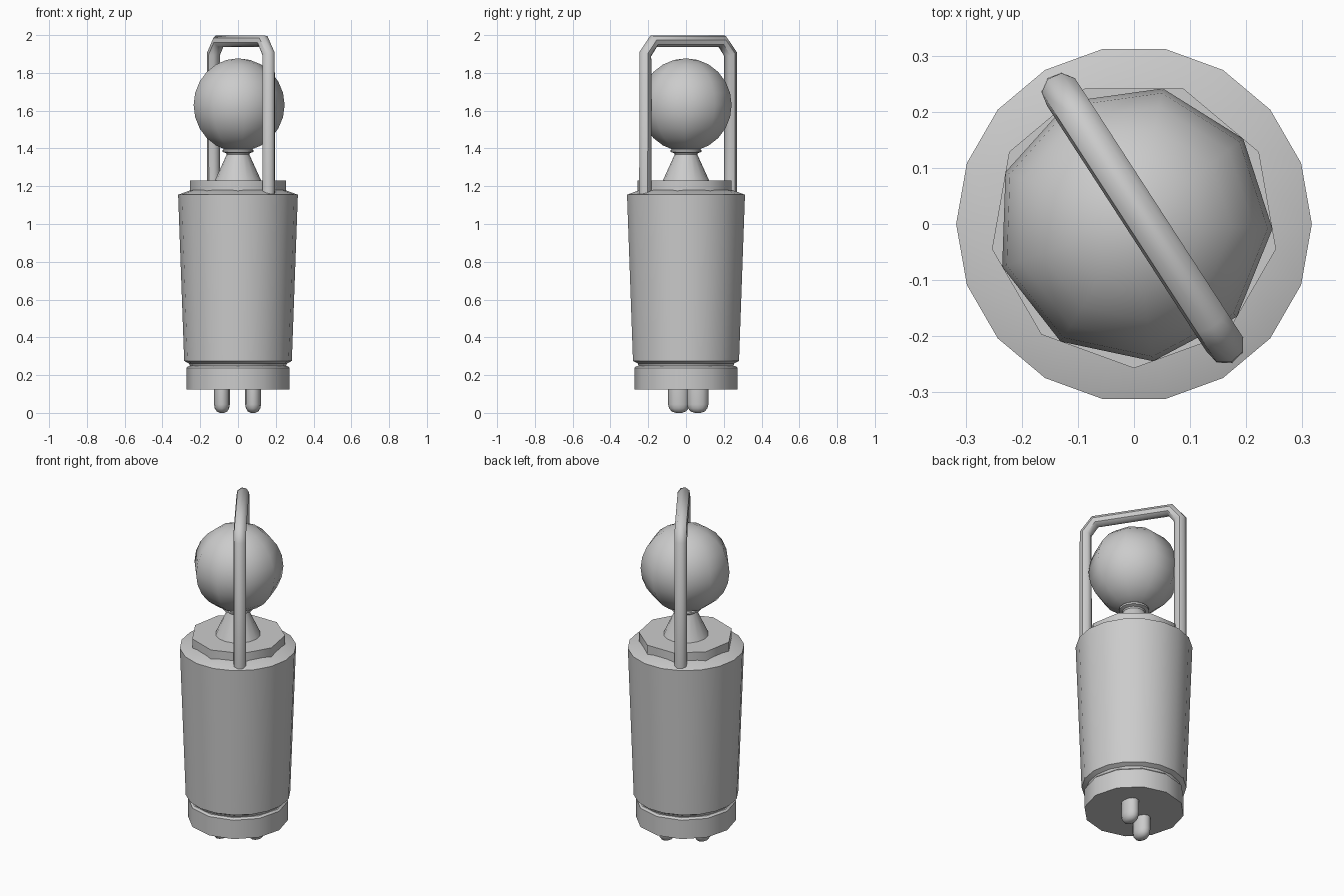
import bpy, bmesh, math
from mathutils import Vector

cube = bpy.data.objects.get("Cube")
if cube:
    bpy.data.objects.remove(cube, do_unlink=True)

grey = bpy.data.materials.new("plain_grey")
grey.use_nodes = True
shade = (0.6, 0.6, 0.6, 1)
grey.diffuse_color = shade
grey.node_tree.nodes["Principled BSDF"].inputs["Base Color"].default_value = shade


def finish(obj, angle=35):
    """Give the part its colour and smooth its shallow edges."""
    obj.data.materials.clear()
    obj.data.materials.append(grey)
    bpy.ops.object.select_all(action="DESELECT")
    obj.select_set(True)
    bpy.context.view_layer.objects.active = obj
    bpy.ops.object.shade_smooth_by_angle(angle=math.radians(angle))


def lathe(name, profile, sides, turn=0, place=(0, 0, 0), scale=(1, 1), angle=35):
    """Spin a (radius, height) profile into a closed solid."""
    bm = bmesh.new()
    rings = []
    for r, z in profile:
        ring = []
        for i in range(sides):
            a = math.radians(turn) + math.tau * i / sides
            ring.append(bm.verts.new((r * math.cos(a) * scale[0],
                                      r * math.sin(a) * scale[1], z)))
        rings.append(ring)
    for low, high in zip(rings, rings[1:]):
        for i in range(sides):
            j = (i + 1) % sides
            bm.faces.new((low[i], low[j], high[j], high[i]))
    bm.faces.new(rings[0][::-1])
    bm.faces.new(rings[-1])
    mesh = bpy.data.meshes.new(name)
    bm.to_mesh(mesh)
    bm.free()
    obj = bpy.data.objects.new(name, mesh)
    obj.location = place
    bpy.context.collection.objects.link(obj)
    finish(obj, angle)
    return obj


# Tapered body with sloping shoulder and a groove underneath
lathe("body", [(0.25, 0.24), (0.26, 0.262), (0.285, 0.275),
               (0.317, 1.155), (0.24, 1.183)], 18, angle=25)

# Foot below the groove
lathe("base", [(0.273, 0.125), (0.273, 0.238), (0.262, 0.248), (0.24, 0.25)], 12)

# Nine-sided collar on the shoulder
lathe("collar", [(0.257, 1.165), (0.257, 1.23)], 9, turn=-90, angle=45)

# Conical neck with flared lip
lathe("neck", [(0.125, 1.225), (0.06, 1.368), (0.064, 1.376),
               (0.082, 1.382), (0.082, 1.392), (0.06, 1.41)], 16)

# Globe
bpy.ops.mesh.primitive_uv_sphere_add(segments=9, ring_count=12, radius=0.247,
                                     location=(0, 0, 1.63),
                                     rotation=(0, 0, math.radians(-92)))
globe = bpy.context.object
globe.name = "globe"
finish(globe, 60)

# Two rounded contact pins
pin = [(0.012, 0), (0.028, 0.008), (0.038, 0.024), (0.042, 0.045), (0.042, 0.13)]
for side, x, y in (("right", -0.085, -0.038), ("left", 0.08, 0.062)):
    lathe(side + "_pin", pin, 12, place=(x, y, 0), scale=(1, 1.35), angle=50)

# Diagonal carrying handle
curve = bpy.data.curves.new("handle", "CURVE")
curve.dimensions = "3D"
curve.bevel_depth = 0.035
curve.bevel_resolution = 2
curve.use_fill_caps = True
along = Vector((0.545, -0.84, 0))
half = [(-0.268, 1.15), (-0.268, 1.9), (-0.215, 1.968)]
path = half + [(-s, z) for s, z in reversed(half)]
spline = curve.splines.new("POLY")
spline.points.add(len(path) - 1)
for point, (s, z) in zip(spline.points, path):
    point.co = (*(along * s + Vector((0.016, 0.01, z))), 1)
handle = bpy.data.objects.new("handle", curve)
bpy.context.collection.objects.link(handle)
bpy.ops.object.select_all(action="DESELECT")
handle.select_set(True)
bpy.context.view_layer.objects.active = handle
bpy.ops.object.convert(target="MESH")
finish(bpy.context.object, 46)
